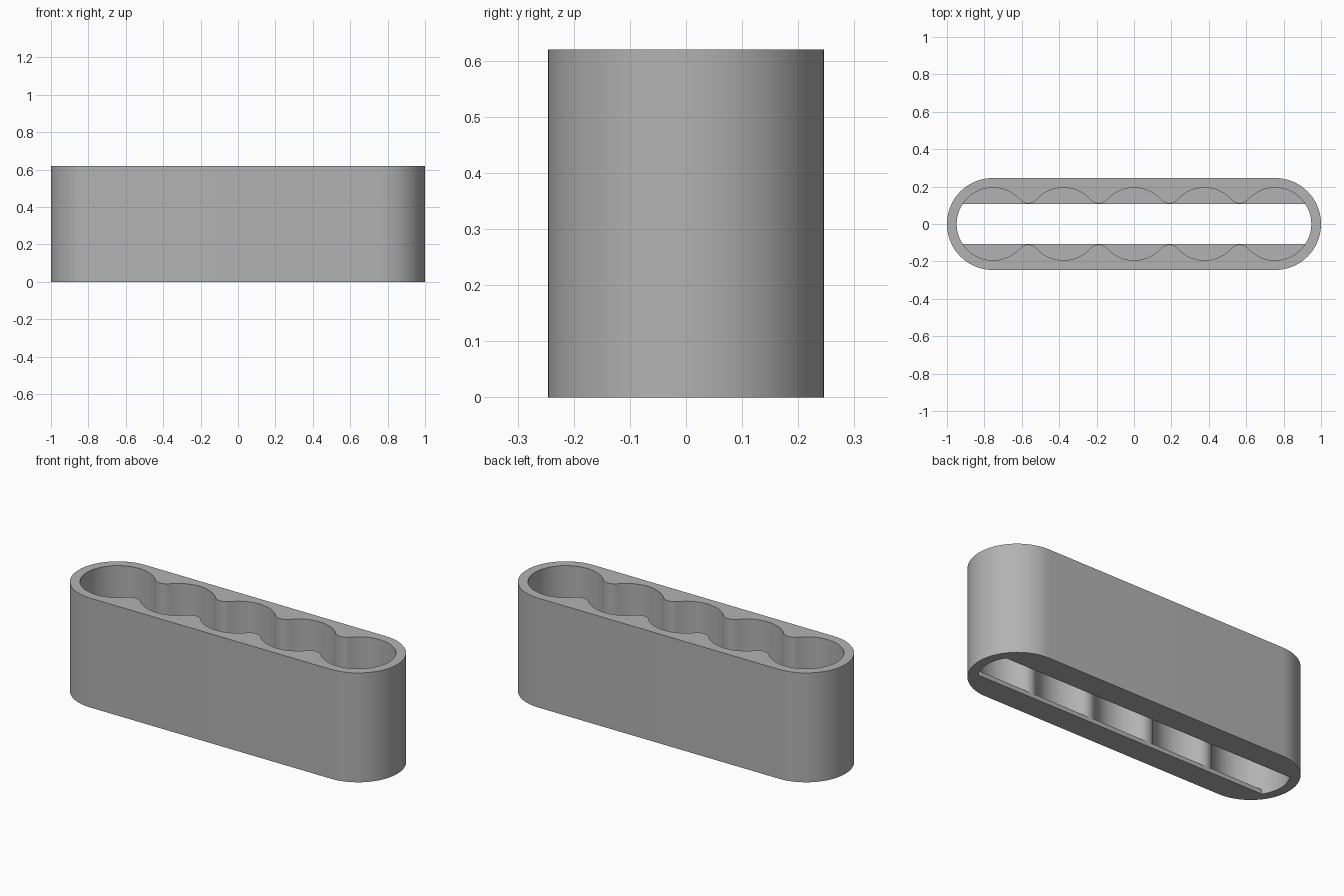
import bpy, bmesh
from math import pi, sin, cos, asin, atan2, hypot, radians

if "Cube" in bpy.data.objects:
    bpy.data.objects.remove(bpy.data.objects["Cube"])

HEIGHT, FLOOR = 0.62, 0.025   # body height, thickness of the bottom ledges
OUTER, LOBE = 0.246, 0.194    # outer end radius, pocket radius
END = 1 - OUTER               # centre of the end pockets
PITCH = END / 2               # distance between the five pockets
SLOT, NECK = 0.108, 0.11      # half widths of bottom slot and pocket necks

# Fillet that is tangent to two neighbouring pockets and reaches the neck
half = PITCH / 2
FILLET = (half**2 + NECK**2 - LOBE**2) / (2 * (LOBE - NECK))
rise = NECK + FILLET
phi = atan2(rise, half)
start = asin(SLOT / LOBE)


def arc(cx, cy, r, a, b, n):
    return [(cx + r * cos(a + (b - a) * i / n), cy + r * sin(a + (b - a) * i / n))
            for i in range(n + 1)]


def turned(points):
    return [(-x, -y) for x, y in points]


# Outlines: rounded outside, scalloped pocket row, bottom slot
outer_half = arc(END, 0, OUTER, -pi / 2, pi / 2, 40)
outside = outer_half + turned(outer_half)

scallop = []
for i in range(5):
    x = END - i * PITCH
    a = start if i == 0 else phi
    b = pi - (start if i == 4 else phi)
    lobe = arc(x, 0, LOBE, a, b, 24)
    scallop += lobe if i == 0 else lobe[1:]
    if i < 4:
        scallop += arc(x - half, rise, FILLET, -phi, phi - pi, 12)[1:]

left_end = arc(-END, 0, LOBE, pi - start, pi + start, 14)
pocket = scallop + left_end[1:-1] + turned(scallop) + turned(left_end)[1:-1]
slot = left_end + turned(left_end)

bm = bmesh.new()


def ring(points, z):
    verts = [bm.verts.new((x, y, z)) for x, y in points]
    edges = [bm.edges.new((v, verts[i - 1])) for i, v in enumerate(verts)]
    return verts, edges


def wall(low, high):
    for i in range(len(low)):
        bm.faces.new((low[i - 1], low[i], high[i], high[i - 1]))


# Outer wall, pocket wall and slot wall
out_low, out_low_e = ring(outside, 0)
out_top, out_top_e = ring(outside, HEIGHT)
pocket_low, _ = ring(pocket, FLOOR)
pocket_top, pocket_top_e = ring(pocket, HEIGHT)
slot_low, slot_low_e = ring(slot, 0)
slot_top, _ = ring(slot, FLOOR)
wall(out_low, out_top)
wall(pocket_low, pocket_top)
wall(slot_low, slot_top)

# Top rim and underside
bmesh.ops.triangle_fill(bm, use_beauty=True, edges=out_top_e + pocket_top_e)
bmesh.ops.triangle_fill(bm, use_beauty=True, edges=out_low_e + slot_low_e)

# Ledges left standing beside the slot
n = len(scallop)
offset = n + len(left_end) - 2
bm.faces.new(pocket_low[:n])
bm.faces.new(pocket_low[offset:offset + n])

bmesh.ops.remove_doubles(bm, verts=bm.verts[:], dist=0.00001)
bmesh.ops.recalc_face_normals(bm, faces=bm.faces[:])

mesh = bpy.data.meshes.new("holder_body")
bm.to_mesh(mesh)
bm.free()
body = bpy.data.objects.new("holder_body", mesh)
bpy.context.collection.objects.link(body)

# Plain grey material
grey = bpy.data.materials.new("plain_grey")
grey.use_nodes = True
colour = (0.45, 0.45, 0.45, 1)
grey.diffuse_color = colour
grey.node_tree.nodes["Principled BSDF"].inputs["Base Color"].default_value = colour
mesh.materials.append(grey)

# Smooth walls with crisp rims
bpy.ops.object.select_all(action="DESELECT")
body.select_set(True)
bpy.context.view_layer.objects.active = body
bpy.ops.object.shade_smooth_by_angle(angle=radians(30))
